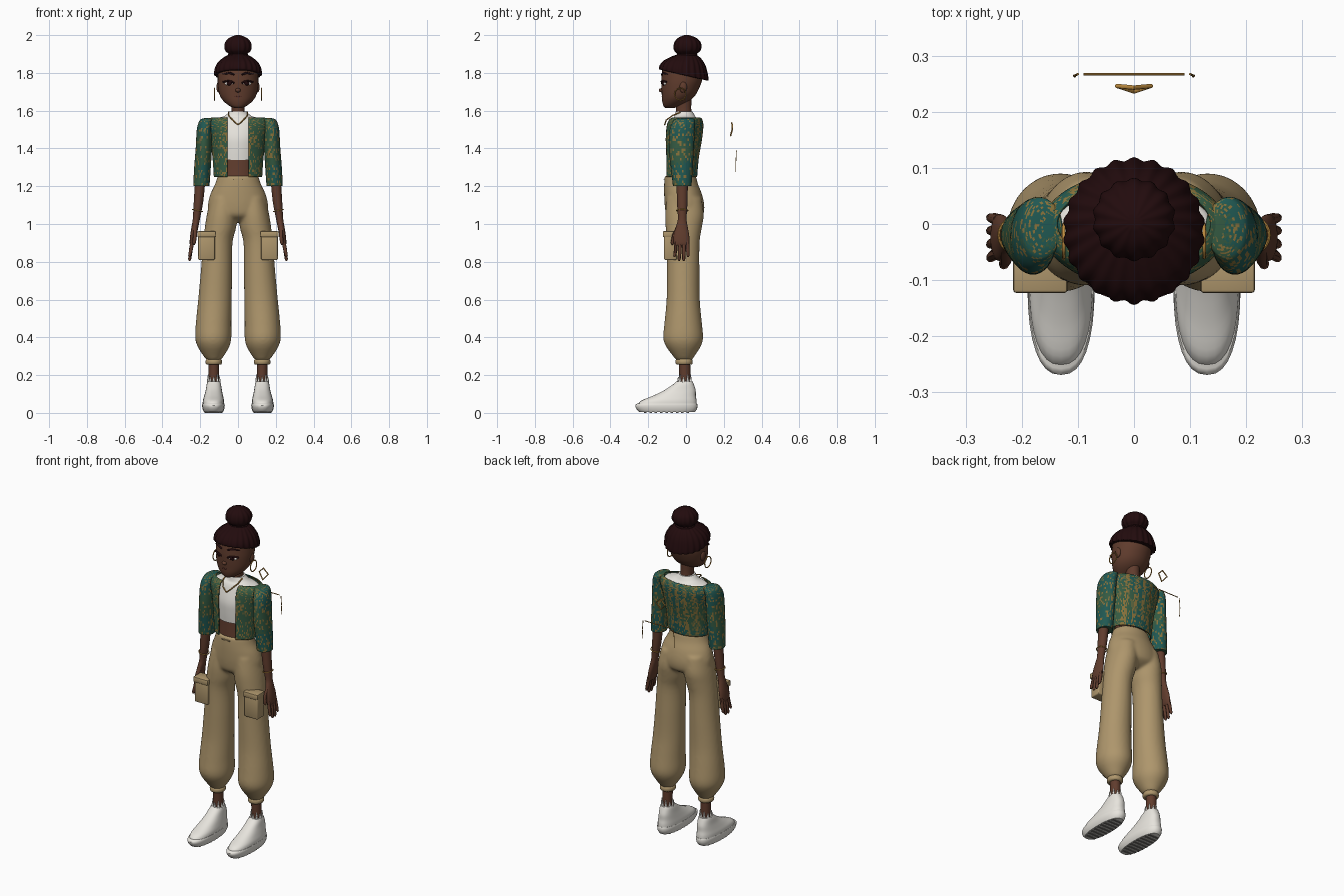
import bpy, bmesh, math, random
from mathutils import Matrix

if "Cube" in bpy.data.objects:
    bpy.data.objects.remove(bpy.data.objects["Cube"])

random.seed(4)
pi = math.pi


def material(name, r, g, b):
    m = bpy.data.materials.new(name)
    lin = [(c / 255 / 12.92) if c < 11 else ((c / 255 + .055) / 1.055) ** 2.4 for c in (r, g, b)]
    m.diffuse_color = (*lin, 1)
    m.use_nodes = True
    m.node_tree.nodes["Principled BSDF"].inputs["Base Color"].default_value = m.diffuse_color
    return m


skin = material("dark skin", 96, 60, 45)
hair = material("dark hair", 34, 11, 13)
white = material("off white", 232, 229, 222)
khaki = material("khaki cloth", 174, 150, 108)
gold = material("gold metal", 190, 140, 64)
green = material("jacket green", 52, 90, 66)
teal = material("jacket teal", 32, 88, 82)
ochre = material("jacket ochre", 134, 112, 58)
lip = material("lip brown", 84, 44, 38)
grey = material("sole grey", 120, 118, 115)


def select(ob):
    bpy.ops.object.select_all(action='DESELECT')
    ob.select_set(True)
    bpy.context.view_layer.objects.active = ob


def finish(name, bm, mats, angle=45):
    bmesh.ops.recalc_face_normals(bm, faces=bm.faces)
    me = bpy.data.meshes.new(name)
    bm.to_mesh(me)
    bm.free()
    ob = bpy.data.objects.new(name, me)
    bpy.context.collection.objects.link(ob)
    for m in mats if isinstance(mats, list) else [mats]:
        me.materials.append(m)
    select(ob)
    bpy.ops.object.shade_smooth_by_angle(angle=math.radians(angle))
    return ob


def catmull(rings, sub):
    out = []
    for i in range(len(rings) - 1):
        p = [rings[max(0, min(len(rings) - 1, i + k))] for k in (-1, 0, 1, 2)]
        for s in range(sub):
            t = s / sub
            out.append([.5 * (2 * b + (c - a) * t + (2 * a - 5 * b + 4 * c - d) * t * t
                              + (3 * b - a - 3 * c + d) * t ** 3) for a, b, c, d in zip(*p)])
    return out + [list(rings[-1])]


def loft(name, rings, mats, sx=1, seg=32, sub=4, pw=2.0, gap=0, ridge=(0, 0), rule=None, shear=None):
    """Skin over rings (z, cx, cy, rx, ry); gap leaves the front open."""
    bm = bmesh.new()
    rows = []
    for z, cx, cy, rx, ry in catmull(rings, sub):
        a0 = math.asin(min(.9, gap / rx)) if gap else 0
        row = []
        for i in range(seg):
            th = a0 + (2 * pi - 2 * a0) * i / (seg - 1 if gap else seg)
            s, c = math.sin(th), math.cos(th)
            k = 1 + ridge[1] * math.cos(ridge[0] * th)
            x = cx + rx * k * math.copysign(abs(s) ** (2 / pw), s)
            y = cy - ry * k * math.copysign(abs(c) ** (2 / pw), c)
            row.append(bm.verts.new((sx * x, y, z + (shear(y, z) if shear else 0))))
        rows.append(row)
    for a, b in zip(rows, rows[1:]):
        for i in range(seg - (1 if gap else 0)):
            j = (i + 1) % seg
            bm.faces.new((a[i], a[j], b[j], b[i]))
    if not gap:
        bm.faces.new(rows[0])
        bm.faces.new(rows[-1])
    if rule:
        for f in bm.faces:
            f.material_index = rule(f.calc_center_median())
    return finish(name, bm, mats)


def ball(name, loc, size, mat, rot=0):
    bm = bmesh.new()
    bmesh.ops.create_uvsphere(bm, u_segments=20, v_segments=12, radius=1)
    m = Matrix.Translation(loc) @ Matrix.Rotation(rot, 4, 'Z') @ Matrix.Diagonal((*size, 1))
    bmesh.ops.transform(bm, matrix=m, verts=bm.verts)
    return finish(name, bm, mat)


def box(name, loc, size, mat, bevel=.006):
    bm = bmesh.new()
    bmesh.ops.create_cube(bm, size=1)
    bmesh.ops.transform(bm, matrix=Matrix.Translation(loc) @ Matrix.Diagonal((*size, 1)), verts=bm.verts)
    if bevel:
        bmesh.ops.bevel(bm, geom=bm.edges[:], offset=bevel, segments=2, affect='EDGES', profile=.5)
    return finish(name, bm, mat)


def tube(name, pts, radii, mat, closed=False):
    cu = bpy.data.curves.new(name, 'CURVE')
    cu.dimensions, cu.bevel_depth, cu.bevel_resolution, cu.use_fill_caps = '3D', 1, 2, True
    sp = cu.splines.new('POLY')
    sp.points.add(len(pts) - 1)
    sp.use_cyclic_u = closed
    for i, p in enumerate(pts):
        sp.points[i].co = (*p, 1)
        sp.points[i].radius = radii[i] if isinstance(radii, (list, tuple)) else radii
    ob = bpy.data.objects.new(name, cu)
    bpy.context.collection.objects.link(ob)
    cu.materials.append(mat)
    select(ob)
    bpy.ops.object.convert(target='MESH')
    bpy.ops.object.shade_smooth_by_angle(angle=math.radians(45))


def weave(c):
    """Jacket pattern: dashes in front, vertical stripes behind, teal patches."""
    stripe = c.y > .02 and abs(c.x) < .15 and math.cos(c.x * 2 * pi / .05) > .1
    if random.random() < (.65 if stripe else .5 if abs(c.x) < .075 and c.y < 0 else .22):
        return 2
    return 1 if math.sin(c.x * 34 + 1) + math.sin(c.z * 26) + random.random() + c.y * 8 > 1.1 else 0


# Head, neck and face
loft("head", [(1.615, 0, -.085, .02, .025), (1.625, 0, -.076, .045, .043), (1.65, 0, -.055, .076, .071),
              (1.68, 0, -.04, .096, .088), (1.72, 0, -.03, .105, .1), (1.77, 0, -.022, .108, .108),
              (1.83, 0, -.02, .1, .1), (1.87, 0, -.015, .06, .06)], skin)
loft("neck", [(1.54, 0, -.005, .04, .045), (1.6, 0, -.012, .035, .04), (1.68, 0, -.015, .04, .045)], skin)
ball("nose", (0, -.129, 1.708), (.014, .015, .011), skin)
ball("upper_lip", (0, -.122, 1.674), (.024, .007, .004), lip)
ball("lower_lip", (0, -.121, 1.668), (.018, .007, .004), lip)
for s in (-1, 1):
    ball("eye", (s * .047, -.115, 1.744), (.025, .008, .01), white, s * .35)
    ball("iris", (s * .046, -.119, 1.745), (.016, .007, .0115), hair, s * .35)
    tube("upper_lash", [(s * .02, -.128, 1.745), (s * .035, -.129, 1.755), (s * .055, -.122, 1.757),
                        (s * .08, -.104, 1.752)], .005, hair)
    tube("eyebrow", [(s * .02, -.128, 1.79), (s * .045, -.122, 1.8), (s * .08, -.098, 1.793)], (.005, .006, .003), hair)
    ball("ear", (s * .102, -.015, 1.725), (.012, .02, .03), skin)
    tube("hoop_earring", [(s * .125, -.03 + .03 * math.cos(a * pi / 12), 1.687 + .032 * math.sin(a * pi / 12))
                          for a in range(24)], .003, gold, True)

# Braided hair cap and top bun
loft("braided_hair", [(1.785, 0, -.012, .118, .118), (1.79, 0, -.012, .124, .128), (1.82, 0, -.012, .121, .123),
                      (1.855, 0, -.008, .104, .106), (1.885, 0, 0, .07, .072), (1.902, 0, .005, .035, .035)],
     hair, seg=132, ridge=(22, .025), shear=lambda y, z: -.23 * y * (1.905 - z) / .12)
loft("hair_bun", [(1.875, 0, .006, .04, .04), (1.9, 0, .006, .05, .05), (1.918, 0, .007, .067, .067),
                  (1.942, 0, .008, .072, .072), (1.968, 0, .008, .064, .064), (1.988, 0, .006, .042, .042),
                  (2.0, 0, .004, .012, .012)], hair, seg=84, ridge=(14, .035))
tube("bun_band", [(.046 * math.cos(a * pi / 12), .006 + .046 * math.sin(a * pi / 12), 1.893) for a in range(24)],
     .009, hair, True)

# Torso, shirt and necklace
loft("midriff", [(1.22, 0, -.03, .1, .075), (1.3, 0, -.028, .096, .07), (1.4, 0, -.022, .1, .07)], skin)
loft("crop_top", [(1.34, 0, -.025, .108, .078), (1.4, 0, -.022, .112, .084), (1.46, 0, -.018, .124, .086),
                  (1.53, 0, -.008, .14, .075), (1.556, 0, -.005, .132, .066), (1.57, 0, -.006, .075, .055),
                  (1.595, 0, -.01, .046, .045)], white)
for s in (-1, 1):
    tube("necklace", [(s * .05, -.03, 1.592), (s * .05, -.07, 1.575), (s * .028, -.105, 1.55), (0, -.113, 1.525)],
         .0035, gold)

# Open cropped jacket with sleeves
cloth = [green, teal, ochre]
jacket = loft("jacket_body", [(1.25, 0, -.027, .128, .086), (1.35, 0, -.022, .135, .09), (1.45, 0, -.015, .148, .1),
                              (1.52, 0, -.008, .165, .1), (1.553, 0, -.004, .158, .09),
                              (1.565, 0, 0, .138, .074)], cloth, seg=110, sub=9, gap=.057, rule=weave)
mod = jacket.modifiers.new("thickness", 'SOLIDIFY')
mod.thickness = .006
legs = []
for s in (-1, 1):
    loft("sleeve", [(1.562, .15, -.004, .01, .02), (1.558, .158, -.006, .03, .045), (1.545, .168, -.01, .037, .058),
                    (1.5, .177, -.02, .041, .066), (1.4, .181, -.024, .043, .066), (1.3, .188, -.022, .044, .058),
                    (1.2, .194, -.02, .043, .049)], cloth, s, seg=40, sub=8, rule=weave)

    # Arms, hands and bracelets
    loft("forearm", [(1.23, .2, -.02, .027, .03), (1.12, .209, -.02, .025, .028), (1.03, .22, -.02, .019, .023),
                     (.99, .227, -.022, .018, .03), (.94, .236, -.024, .017, .041), (.9, .242, -.024, .014, .041),
                     (.885, .244, -.024, .008, .036)], skin, s, seg=24)
    for y, tip in [(-.055, .825), (-.033, .805), (-.011, .805), (.01, .825)]:
        tube("finger", [(s * .241, y * .9 - .002, .91), (s * .25, y, .86), (s * .256, y * 1.1, tip + .008),
                        (s * .257, y * 1.1, tip)], (.0105, .01, .008, .004), skin)
    tube("thumb", [(s * .228, -.04, .985), (s * .228, -.063, .94), (s * .232, -.072, .9), (s * .233, -.072, .89)],
         (.012, .011, .009, .004), skin)
    tube("bracelet", [(s * .214 + .027 * math.cos(a * pi / 10), -.02 + .03 * math.sin(a * pi / 10),
                       1.072 + s * .006 * math.cos(a * pi / 10)) for a in range(20)], .003, gold, True)

    # Trouser legs, cuffs and cargo pockets
    legs.append(loft("trouser_leg", [
        (1.14, .075, -.01, .07, .092), (1.05, .085, -.008, .08, .102), (.98, .093, -.012, .083, .096),
        (.9, .107, -.015, .078, .087), (.75, .114, -.015, .083, .086), (.6, .122, -.015, .089, .088),
        (.48, .129, -.015, .094, .099), (.4, .131, -.015, .096, .106), (.355, .13, -.014, .086, .094),
        (.31, .129, -.012, .06, .064), (.28, .128, -.01, .038, .042)], khaki, s))
    loft("trouser_cuff", [(.285, .128, -.01, .038, .04), (.278, .128, -.01, .043, .045), (.262, .128, -.01, .043, .045),
                          (.255, .128, -.01, .036, .038)], khaki, s, sub=2)
    box("cargo_pocket", (s * .167, -.083, .88), (.088, .066, .14), khaki)
    box("pocket_flap", (s * .167, -.086, .946), (.097, .074, .032), khaki)

    # Ankles and shoes
    loft("ankle", [(.12, .128, -.008, .032, .034), (.18, .128, -.006, .028, .03), (.28, .128, -.008, .028, .03)],
         skin, s)
    loft("shoe_sole", [(.004, .13, -.1, .05, .146), (.02, .13, -.102, .057, .16), (.04, .13, -.104, .06, .165),
                       (.05, .13, -.1, .058, .158)], white, s, sub=2, pw=2.4)
    loft("shoe_upper", [(.04, .13, -.1, .057, .157), (.065, .13, -.09, .056, .146), (.09, .129, -.062, .05, .114),
                        (.12, .128, -.032, .043, .083), (.15, .128, -.014, .038, .056), (.165, .128, -.008, .033, .044)],
         white, s, pw=2.4)
    for i in range(9):
        y = -.215 + i * .028
        w = .094 * math.sqrt(max(.1, 1 - ((y + .1) / .15) ** 2))
        box("sole_tread", (s * .13, y, .004), (w, .013, .008), grey, 0)
    for i in range(9):
        a = i * 2 * pi / 9
        x, y = s * .128 + .03 * math.sin(a), -.007 - .033 * math.cos(a)
        tube("sock_point", [(x, y, .14), (x, y, .175), (x, y, .19 + .012 * (i % 2))], (.008, .006, .002), white)

    # Hanging ends of the chain floating behind the body
    tube("chain_end", [(s * .1, .267, 1.385), (s * .107, .264, 1.33), (s * .105, .263, 1.275)], .002, gold)

# Trouser hips, fused with the legs into one smooth garment
hips = loft("trousers", [(1.255, 0, -.03, .108, .083), (1.21, 0, -.026, .122, .09), (1.16, 0, -.016, .146, .1),
                         (1.1, 0, -.008, .16, .105), (1.05, 0, -.006, .15, .098), (1.025, 0, -.006, .11, .07),
                         (1.01, 0, -.006, .05, .04)], khaki)
for leg in legs:
    leg.select_set(True)
bpy.ops.object.join()
mod = hips.modifiers.new("fuse", 'REMESH')
mod.mode, mod.voxel_size, mod.use_smooth_shade = 'VOXEL', .007, True
mod = hips.modifiers.new("soften", 'SMOOTH')
mod.factor, mod.iterations = .5, 14
hips.modifiers.move(hips.modifiers.find("fuse"), 0)
hips.modifiers.move(hips.modifiers.find("soften"), 1)
box("waist_fastening", (0, -.117, 1.237), (.055, .006, .005), khaki, 0)

# Thin gold pieces floating behind the body
tube("floating_chain", [(-.09, .267, 1.388), (.09, .267, 1.388)], .0025, gold)
tube("floating_pendant", [(0, .243, 1.535), (.03, .246, 1.505), (0, .236, 1.468), (-.03, .246, 1.505)], .004, gold, True)
